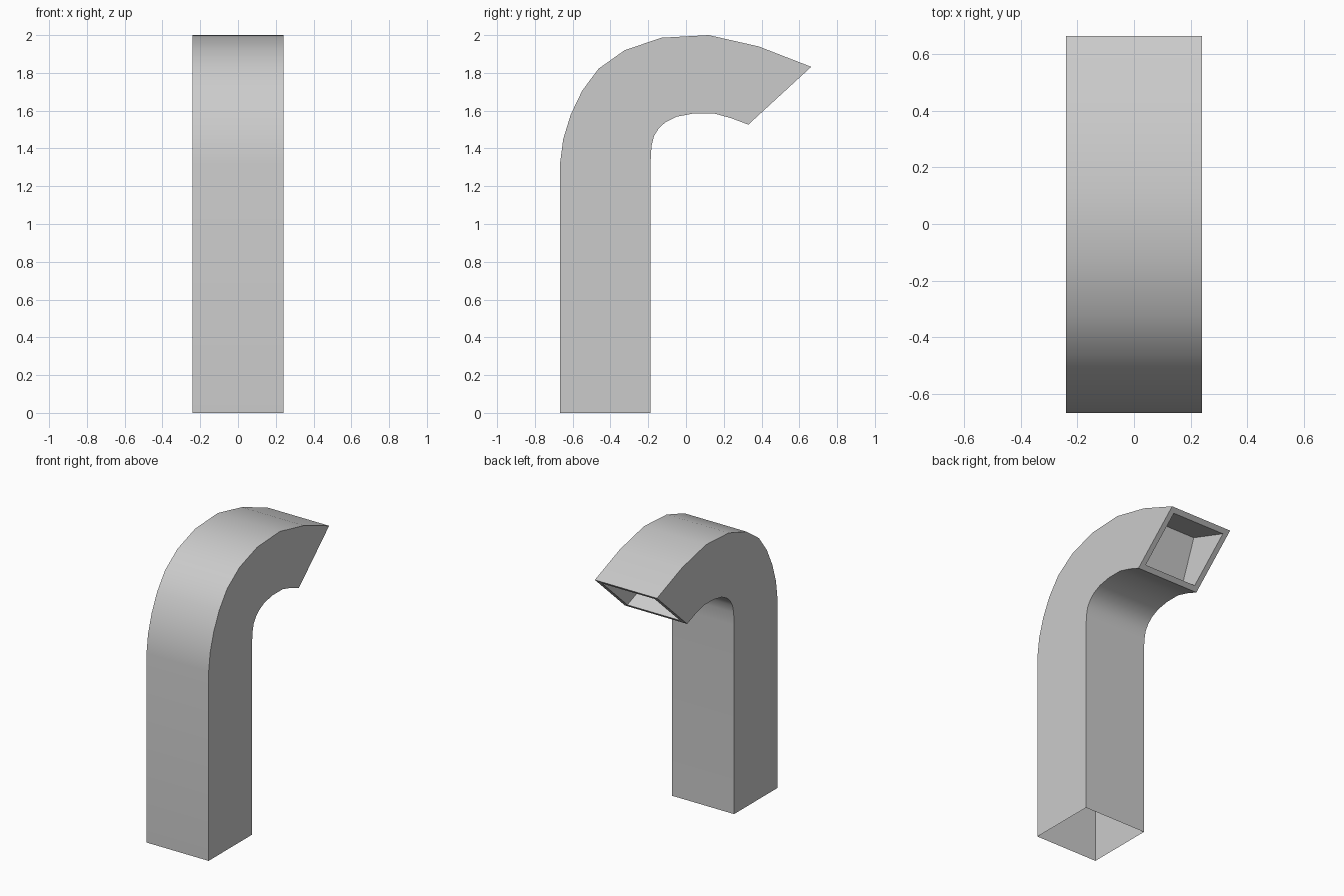
import bpy
import bmesh
import math
from mathutils import Vector

cube = bpy.data.objects.get("Cube")
if cube:
    bpy.data.objects.remove(cube)

HALF_WIDTH = 0.24

# Side profile (y, z) of the outer and inner sides of the bend, paired ring by ring
outer = [(-.667, 0), (-.667, 1.32), (-.65, 1.45), (-.61, 1.58), (-.55, 1.705), (-.463, 1.822),
         (-.325, 1.92), (-.13, 1.986), (.12, 2), (.385, 1.94), (.663, 1.832)]
inner = [(-.188, 0), (-.188, 1.32), (-.183, 1.41), (-.17, 1.465), (-.145, 1.505), (-.11, 1.538),
         (-.05, 1.568), (.04, 1.585), (.15, 1.585), (.24, 1.56), (.33, 1.526)]

grey = bpy.data.materials.new("Pipe grey")
grey.use_nodes = True
colour = (0.6, 0.6, 0.6, 1)
grey.diffuse_color = colour
grey.node_tree.nodes["Principled BSDF"].inputs["Base Color"].default_value = colour

bm = bmesh.new()


def ring(top, bottom, inset=0.0):
    """Four corners of a rectangular section, optionally shrunk on every side."""
    a, b = Vector((0, *top)), Vector((0, *bottom))
    step = (b - a).normalized() * inset
    side = Vector((HALF_WIDTH - inset, 0, 0))
    a, b = a + step, b - step
    return [bm.verts.new(p) for p in (a - side, a + side, b + side, b - side)]


# Square tube open at the base, then a thin rim and a closed recess in the mouth
rings = [ring(o, i) for o, i in zip(outer, inner)]
rings.append(ring(outer[-1], inner[-1], 0.037))
rings.append(ring(outer[-2], inner[-2], 0.052))
for low, high in zip(rings, rings[1:]):
    for k in range(4):
        n = (k + 1) % 4
        bm.faces.new((low[k], low[n], high[n], high[k]))
bm.faces.new(rings[-1])
bmesh.ops.recalc_face_normals(bm, faces=bm.faces)

mesh = bpy.data.meshes.new("bent_vent_pipe")
bm.to_mesh(mesh)
bm.free()
mesh.materials.append(grey)
pipe = bpy.data.objects.new("bent_vent_pipe", mesh)
bpy.context.collection.objects.link(pipe)

# Smooth bend with sharp corners
bpy.ops.object.select_all(action="DESELECT")
pipe.select_set(True)
bpy.context.view_layer.objects.active = pipe
bpy.ops.object.shade_smooth_by_angle(angle=math.radians(30))
